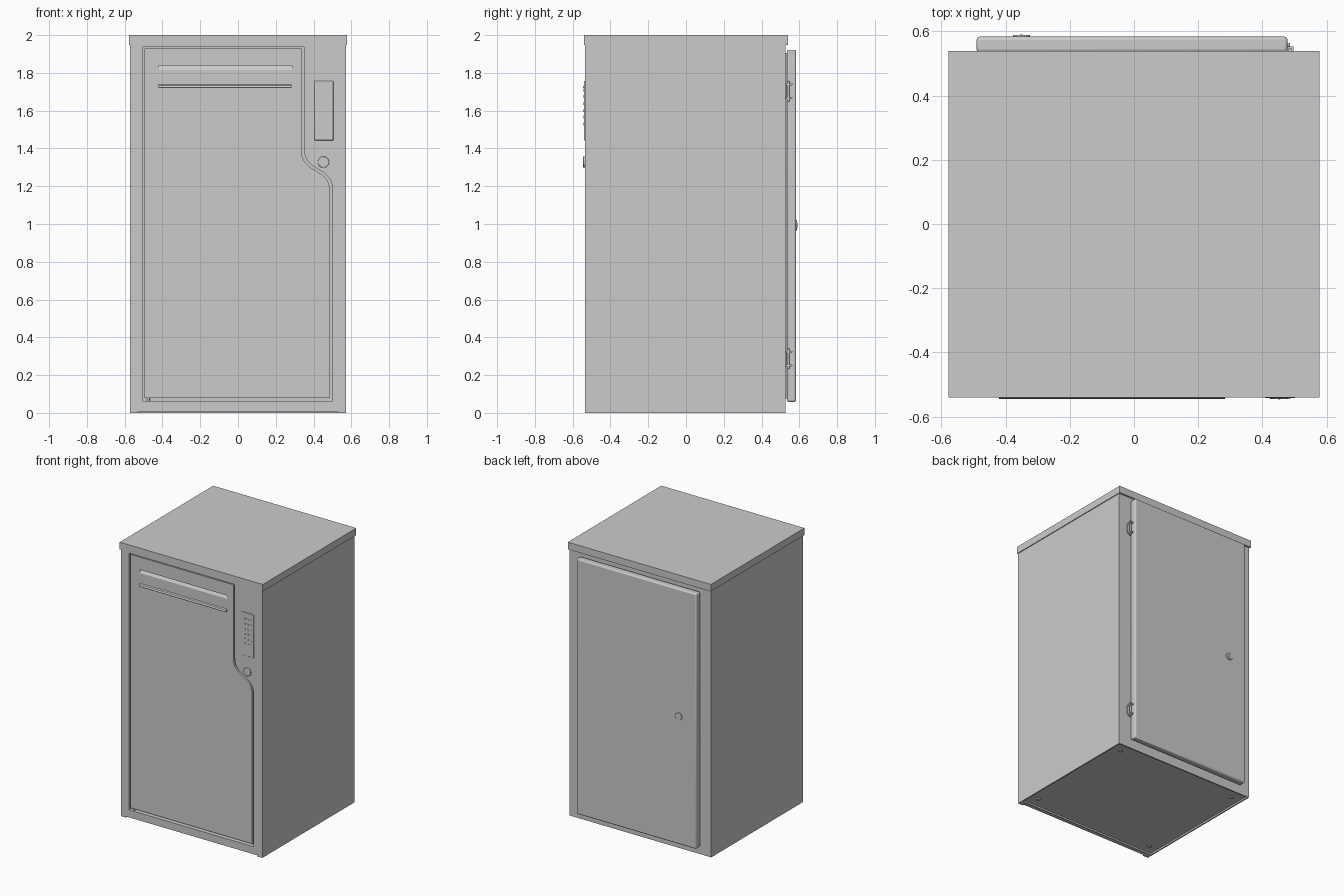
import bpy, bmesh, math
from mathutils import Vector

if "Cube" in bpy.data.objects:
    bpy.data.objects.remove(bpy.data.objects["Cube"])


def prism(name, pts, a, b, axis='y'):
    """Extrude a 2D profile (xz for axis y, yz for axis x) from a to b."""
    bm = bmesh.new()
    place = (lambda p: (p[0], a, p[1])) if axis == 'y' else (lambda p: (a, p[0], p[1]))
    face = bm.faces.new([bm.verts.new(place(p)) for p in pts])
    new = bmesh.ops.extrude_face_region(bm, geom=[face])['geom']
    shift = Vector((0, b - a, 0)) if axis == 'y' else Vector((b - a, 0, 0))
    bmesh.ops.translate(bm, vec=shift, verts=[v for v in new if isinstance(v, bmesh.types.BMVert)])
    bmesh.ops.recalc_face_normals(bm, faces=bm.faces)
    return finish(name, bm)


def finish(name, bm):
    mesh = bpy.data.meshes.new(name)
    bm.to_mesh(mesh)
    bm.free()
    obj = bpy.data.objects.new(name, mesh)
    bpy.context.collection.objects.link(obj)
    return obj


def smooth(obj):
    bpy.ops.object.select_all(action='DESELECT')
    obj.select_set(True)
    bpy.context.view_layer.objects.active = obj
    bpy.ops.object.shade_smooth_by_angle(angle=math.radians(35))


def box(name, x, y, z, bevel=0):
    obj = prism(name, [(x[0], z[0]), (x[1], z[0]), (x[1], z[1]), (x[0], z[1])], y[0], y[1])
    if bevel:
        mod = obj.modifiers.new("Bevel", 'BEVEL')
        mod.width, mod.segments = bevel, 3
        smooth(obj)
    return obj


def cyl(name, loc, r, depth, axis='y', bevel=0, sides=32):
    rot = {'x': (0, math.pi / 2, 0), 'y': (math.pi / 2, 0, 0), 'z': (0, 0, 0)}[axis]
    bpy.ops.mesh.primitive_cylinder_add(vertices=sides, radius=r, depth=depth, location=loc, rotation=rot)
    obj = bpy.context.object
    obj.name = name
    if bevel:
        mod = obj.modifiers.new("Bevel", 'BEVEL')
        mod.width, mod.segments = bevel, 2
    smooth(obj)
    return obj


def cut(obj, cutter):
    mod = obj.modifiers.new("Cut", 'BOOLEAN')
    mod.operation, mod.solver, mod.object = 'DIFFERENCE', 'EXACT', cutter
    bpy.context.view_layer.objects.active = obj
    bpy.ops.object.modifier_apply(modifier=mod.name)
    bpy.data.objects.remove(cutter)


def door_outline(left, right, step, bottom, top, drop=0):
    """Door shape whose upper right side steps inward along an S curve."""
    p = [(right, 1.18 - drop), (right, 1.31 - drop), (step, 1.27 - drop), (step, 1.40 - drop)]
    n = 20
    curve = []
    for i in range(n + 1):
        t = i / n
        w = ((1 - t) ** 3, 3 * t * (1 - t) ** 2, 3 * t * t * (1 - t), t ** 3)
        curve.append(tuple(sum(w[k] * p[k][c] for k in range(4)) for c in (0, 1)))
    return [(left, bottom), (right, bottom)] + curve + [(step, top), (left, top)]


# Cabinet body with door recess and hollowed base
FRONT, BACK = -0.536, 0.526
body = box("cabinet_body", (-0.572, 0.572), (FRONT, BACK), (0, 1.96))
cut(body, prism("door_cutter", door_outline(-0.505, 0.5, 0.349, 0.063, 1.937), -0.6, -0.505))
cut(body, box("base_cutter", (-0.562, 0.562), (-0.495, 0.516), (-0.1, 0.012)))
cut(body, box("toe_cutter", (-0.53, 0.53), (-0.6, -0.5), (-0.1, 0.008)))

# Anchor plugs under the base
for sx in (-1, 1):
    for y in (-0.42, 0.44):
        cyl("base_anchor", (sx * 0.49, y, 0.010), 0.016, 0.008, 'z')

# Lid
box("lid", (-0.578, 0.578), (-0.54, 0.539), (1.948, 2.0))

# Front door with upper slot and lower pull lip
door = prism("front_door", door_outline(-0.496, 0.487, 0.336, 0.079, 1.93, 0.008), -0.533, -0.504)
cut(door, prism("slot_cutter", [(-0.56, 1.838), (-0.518, 1.838), (-0.533, 1.814), (-0.56, 1.814)],
                -0.42, 0.285, 'x'))
prism("door_lip", [(-0.532, 1.740), (-0.541, 1.734), (-0.545, 1.722), (-0.543, 1.719), (-0.532, 1.719)],
      -0.42, 0.283, 'x')
cyl("front_door_pivot", (-0.475, -0.518, 0.071), 0.008, 0.018, 'z', sides=16)

# Keypad with button grid
box("keypad_plate", (0.405, 0.505), (-0.541, -0.53), (1.443, 1.757), 0.004)
for row in range(6):
    for col in range(3):
        cyl("keypad_button", (0.43 + 0.025 * col, -0.541, 1.71 - 0.036 * row), 0.008, 0.003, sides=16)

# Front lock
cyl("front_lock", (0.4525, -0.538, 1.328), 0.03, 0.014, bevel=0.003)
box("front_lock_slot", (0.450, 0.455), (-0.5465, -0.54), (1.318, 1.338))

# Back door on a slightly smaller seal
box("back_door_seal", (-0.475, 0.463), (0.515, 0.54), (0.075, 1.905))
box("back_door", (-0.49, 0.478), (0.534, 0.583), (0.058, 1.922), 0.010)

# Back latch
cyl("back_latch", (-0.35, 0.583, 0.993), 0.027, 0.010, bevel=0.002)
box("back_latch_key", (-0.355, -0.345), (0.585, 0.590), (0.978, 1.008))

# Back hinges: pin, leaf and crossing brackets
for z in (1.703, 0.287):
    cyl("hinge_pin", (0.486, 0.541, z), 0.0065, 0.107, 'z', sides=16)
    box("hinge_leaf", (0.484, 0.505), (0.520, 0.531), (z - 0.035, z + 0.035))
    for dz in (-0.036, 0.036):
        box("hinge_bracket", (0.474, 0.496), (0.520, 0.552), (z + dz - 0.005, z + dz + 0.005))
        cyl("hinge_screw", (0.481, 0.558, z + dz), 0.006, 0.010, 'x', sides=12)
